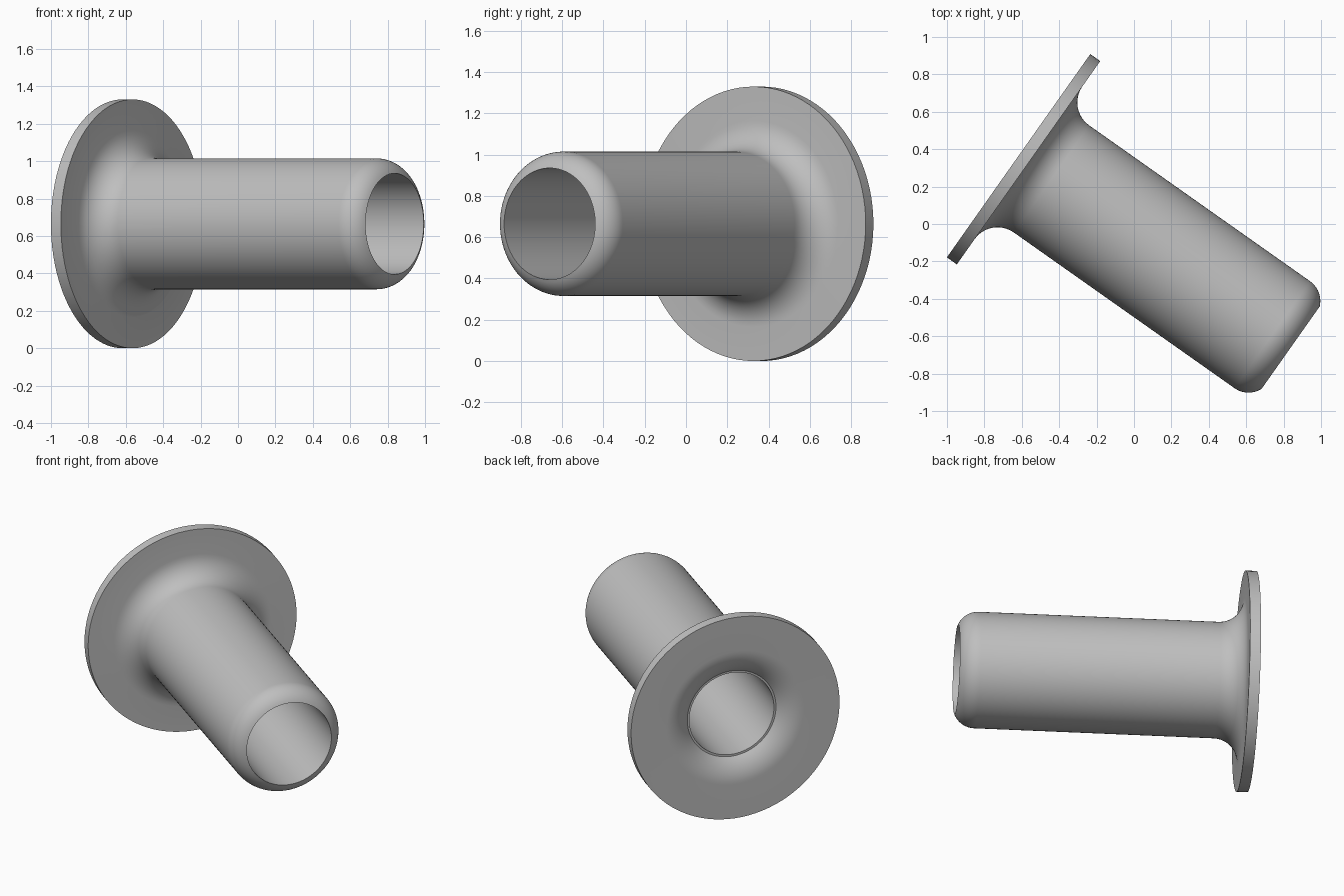
import bpy, bmesh, math
from mathutils import Matrix, Vector

cube = bpy.data.objects.get("Cube")
if cube:
    bpy.data.objects.remove(cube, do_unlink=True)

# Main sizes
SEGMENTS = 96
FLANGE_R, FLANGE_T = 0.665, 0.065
TUBE_R, BORE_R, LENGTH = 0.35, 0.27, 1.78
FILLET, NOSE, FLARE = 0.15, 0.13, 0.22


def arc(r, a, radius, start, end, steps=10):
    """Profile points (radius, distance along axis) on an arc, angles in degrees."""
    angles = [math.radians(start + (end - start) * i / steps) for i in range(steps + 1)]
    return [(r + radius * math.cos(t), a + radius * math.sin(t)) for t in angles]


# Closed wall section: flange, outer fillet, tube, rounded nose, bore, rear flare
nose_end = math.degrees(math.acos(1 - (TUBE_R - BORE_R) / NOSE))
nose_start = LENGTH - NOSE * math.sin(math.radians(nose_end))
flare_end = math.degrees(math.acos(1 - FLANGE_T / FLARE))
flare_r = BORE_R + 0.013 + FLARE * math.sin(math.radians(flare_end))
profile = [(FLANGE_R, 0), (FLANGE_R, FLANGE_T)]
profile += arc(TUBE_R + FILLET, FLANGE_T + FILLET, FILLET, 270, 180)
profile += arc(TUBE_R - NOSE, nose_start, NOSE, 0, nose_end)
profile += [(BORE_R, FLANGE_T)]
profile += arc(flare_r, FLARE, FLARE, 270 - flare_end, 270)

# Revolve the section about the local z axis
bm = bmesh.new()
verts = [bm.verts.new((r, 0, a)) for r, a in profile]
edges = [bm.edges.new((v, verts[(i + 1) % len(verts)])) for i, v in enumerate(verts)]
bmesh.ops.spin(bm, geom=verts + edges, cent=(0, 0, 0), axis=(0, 0, 1),
               angle=math.tau, steps=SEGMENTS, use_merge=True)
bmesh.ops.remove_doubles(bm, verts=bm.verts, dist=1e-5)
bmesh.ops.recalc_face_normals(bm, faces=bm.faces)

# Lay the axis level and turn it towards the front left
direction = Vector((math.cos(math.radians(-35.2)), math.sin(math.radians(-35.2)), 0))
turn = direction.to_track_quat('Z', 'Y').to_matrix().to_4x4()
bm.transform(Matrix.Translation((-0.617, 0.365, FLANGE_R)) @ turn)

mesh = bpy.data.meshes.new("flanged_sleeve")
bm.to_mesh(mesh)
bm.free()
sleeve = bpy.data.objects.new("flanged_sleeve", mesh)
bpy.context.collection.objects.link(sleeve)

# Plain grey metal
grey = bpy.data.materials.new("light_grey")
grey.use_nodes = True
colour = (0.52, 0.52, 0.52, 1)
grey.diffuse_color = colour
grey.node_tree.nodes["Principled BSDF"].inputs["Base Color"].default_value = colour
mesh.materials.append(grey)

bpy.ops.object.select_all(action='DESELECT')
sleeve.select_set(True)
bpy.context.view_layer.objects.active = sleeve
bpy.ops.object.shade_smooth_by_angle(angle=math.radians(30))
